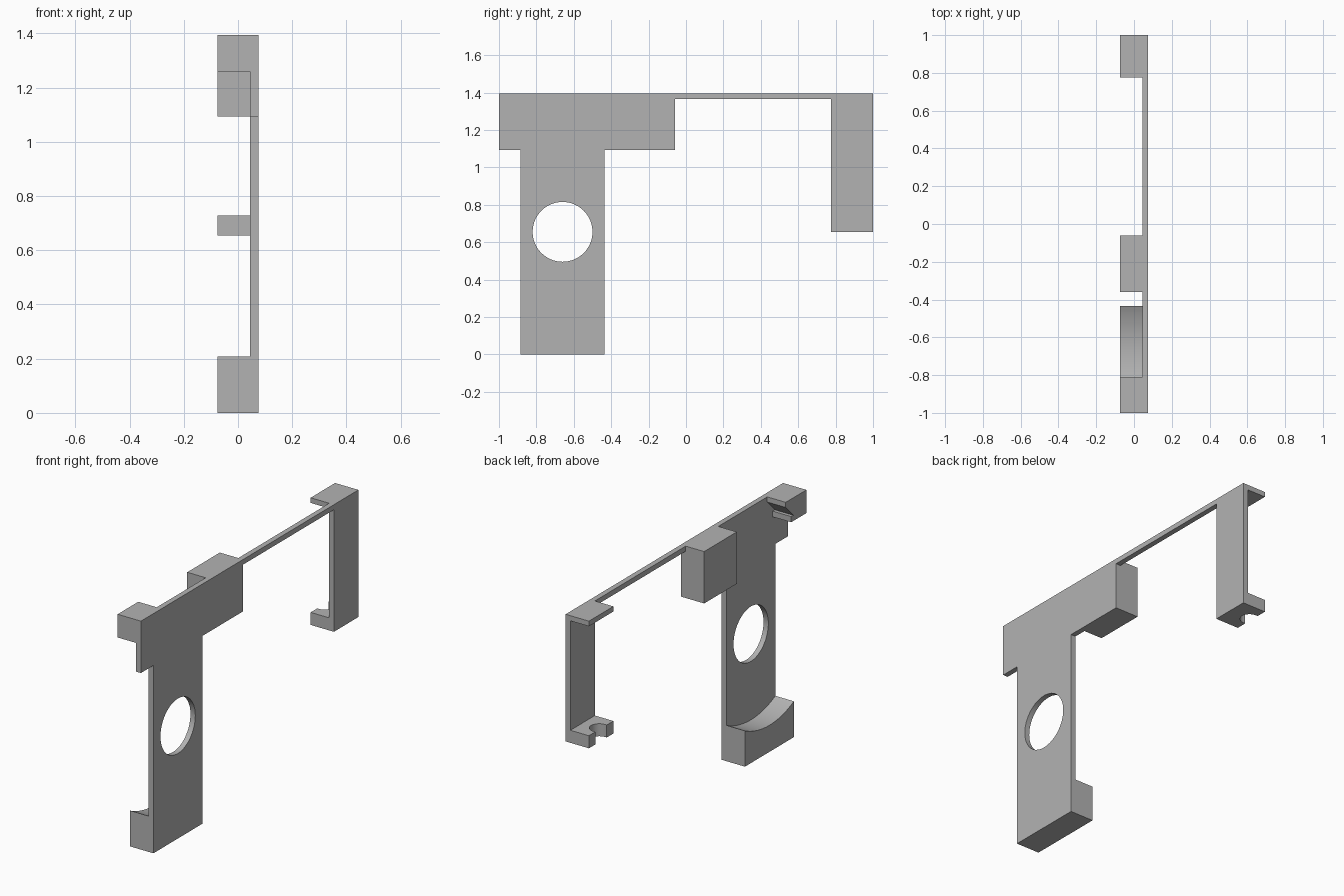
import bpy, bmesh, math

cube = bpy.data.objects.get("Cube")
if cube:
    bpy.data.objects.remove(cube, do_unlink=True)

GREY = (0.45, 0.45, 0.45, 1)
grey = bpy.data.materials.new("plain grey")
grey.use_nodes = True
grey.diffuse_color = GREY
grey.node_tree.nodes["Principled BSDF"].inputs["Base Color"].default_value = GREY

OUT, WALL, IN = 0.075, 0.044, -0.075   # outer face, wall back, bracket edge
TOP, LIP = 1.395, 1.365


def finish(name, bm):
    bmesh.ops.recalc_face_normals(bm, faces=bm.faces)
    mesh = bpy.data.meshes.new(name)
    bm.to_mesh(mesh)
    bm.free()
    mesh.materials.append(grey)
    obj = bpy.data.objects.new(name, mesh)
    bpy.context.collection.objects.link(obj)
    return obj


def extrude(name, outline, start, depth):
    """Extrude a closed outline of 3D points along a vector."""
    bm = bmesh.new()
    face = bm.faces.new([bm.verts.new(p) for p in outline])
    made = bmesh.ops.extrude_face_region(bm, geom=[face])["geom"]
    verts = [v for v in made if isinstance(v, bmesh.types.BMVert)]
    bmesh.ops.translate(bm, verts=verts, vec=depth)
    bmesh.ops.translate(bm, verts=bm.verts, vec=start)
    return finish(name, bm)


def side_part(name, yz, x0=IN, x1=WALL):
    return extrude(name, [(0, y, z) for y, z in yz], (x0, 0, 0), (x1 - x0, 0, 0))


def rect(y0, y1, z0, z1):
    return [(y0, z0), (y1, z0), (y1, z1), (y0, z1)]


def arc(cu, cv, r, a0, a1, n):
    angles = [math.radians(a0 + (a1 - a0) * i / n) for i in range(n + 1)]
    return [(cu + r * math.cos(a), cv + r * math.sin(a)) for a in angles]


def smooth(obj):
    bpy.ops.object.select_all(action="DESELECT")
    obj.select_set(True)
    bpy.context.view_layer.objects.active = obj
    bpy.ops.object.shade_smooth_by_angle(angle=math.radians(30))


# Thin side wall: wide leg, crossarm, connecting strip and narrow leg
wall = side_part("side_wall", [
    (-0.885, 0), (-0.435, 0), (-0.435, 1.093), (-0.06, 1.093), (-0.06, LIP),
    (0.775, LIP), (0.775, 0.655), (1, 0.655), (1, TOP), (-1, TOP),
    (-1, 1.093), (-0.885, 1.093)], WALL, OUT)

# Round opening through the wide leg
CY, CZ = -0.66, 0.655
cutter = side_part("hole_cutter", arc(CY, CZ, 0.16, 0, 360, 64)[:-1], 0, 0.15)
hole = wall.modifiers.new("round_hole", "BOOLEAN")
hole.operation, hole.solver, hole.object = "DIFFERENCE", "EXACT", cutter
bpy.context.view_layer.objects.active = wall
bpy.ops.object.modifier_apply(modifier=hole.name)
bpy.data.objects.remove(cutter, do_unlink=True)
smooth(wall)

# Foot with a concave cradle concentric with the opening
half = math.degrees(math.asin(0.225 / 0.5))
cradle = side_part("cradle_foot", [(-0.885, 0), (-0.435, 0)]
                   + arc(CY, CZ, 0.5, 270 + half, 270 - half, 24))
smooth(cradle)

# Front clip with an undercut lip, and the plain middle block
side_part("front_clip", [
    (-1, 1.26), (-0.86, 1.26), (-0.86, 1.293), (-0.88, 1.293),
    (-0.81, LIP), (-0.81, TOP), (-1, TOP)])
side_part("middle_block", rect(-0.36, -0.06, 1.093, TOP))

# Rear top tab and rear bottom tab with a round notch
side_part("rear_top_tab", rect(0.775, 1, LIP, TOP))
notch = arc(IN + 0.012, 0.888, 0.052, -90, 90, 20)
outline = ([(IN, 0.775), (WALL, 0.775), (WALL, 1), (IN, 1), (IN, notch[-1][1])]
           + notch[::-1] + [(IN, notch[0][1])])
tab = extrude("rear_bottom_tab", [(x, y, 0) for x, y in outline],
              (0, 0, 0.655), (0, 0, 0.073))
smooth(tab)
